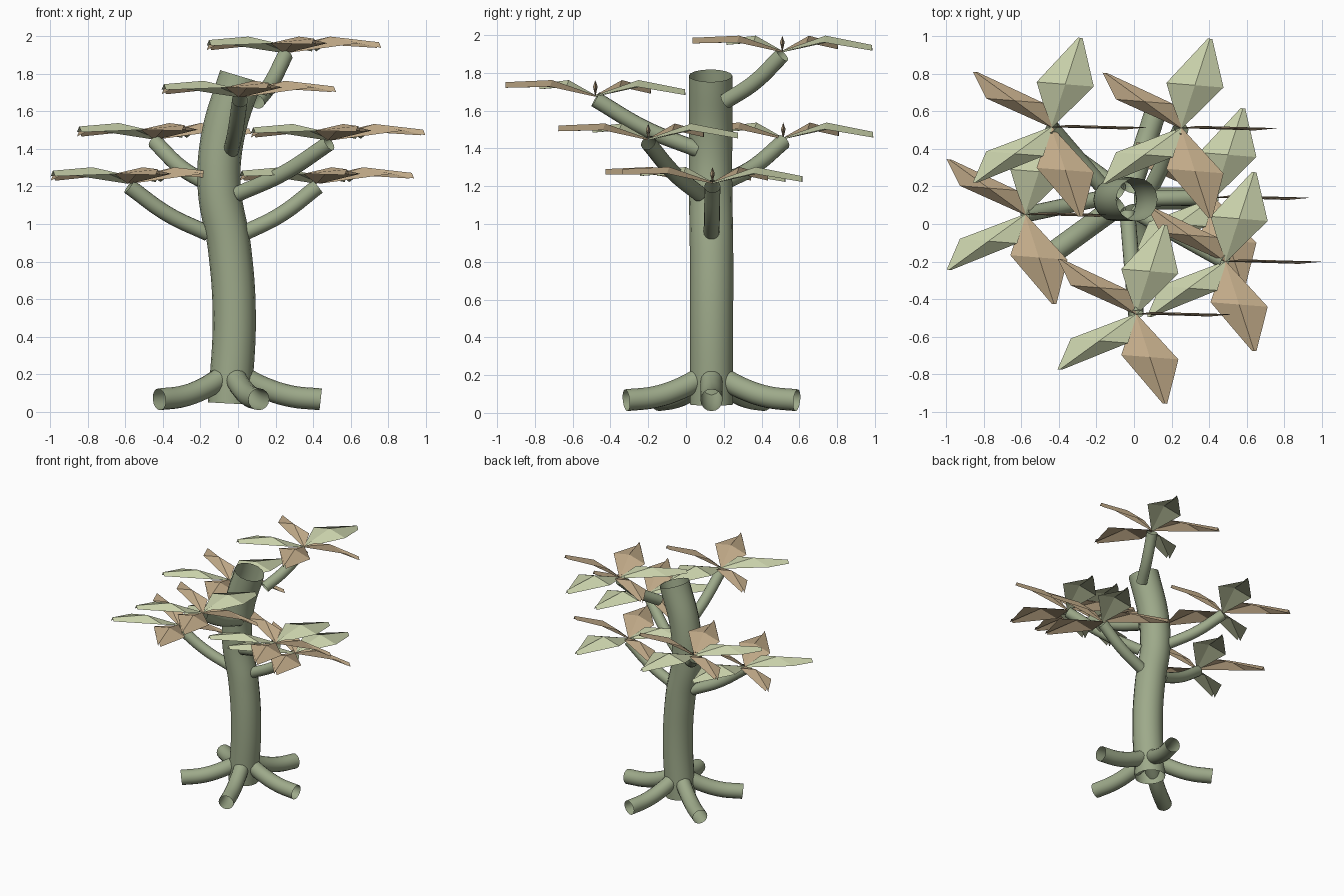
import bpy, bmesh, math
from mathutils import Vector

if "Cube" in bpy.data.objects:
    bpy.data.objects.remove(bpy.data.objects["Cube"])


def material(name, rgb):
    m = bpy.data.materials.new(name)
    m.diffuse_color = (*rgb, 1)
    m.use_nodes = True
    m.node_tree.nodes["Principled BSDF"].inputs["Base Color"].default_value = m.diffuse_color
    return m


BARK = material("bark green", (0.34, 0.40, 0.255))
GREEN = material("leaf green", (0.58, 0.63, 0.40))
TAN = material("leaf tan", (0.55, 0.415, 0.255))


def tube(name, points, radius):
    """Open round tube along a smooth path."""
    cu = bpy.data.curves.new(name, 'CURVE')
    cu.dimensions = '3D'
    cu.bevel_depth = radius
    cu.bevel_resolution = 6
    cu.use_fill_caps = False
    cu.resolution_u = 8
    sp = cu.splines.new('BEZIER')
    sp.bezier_points.add(len(points) - 1)
    for bp, p in zip(sp.bezier_points, points):
        bp.co = p
        bp.handle_left_type = bp.handle_right_type = 'AUTO'
    ob = bpy.data.objects.new(name, cu)
    bpy.context.collection.objects.link(ob)
    bpy.ops.object.select_all(action='DESELECT')
    ob.select_set(True)
    bpy.context.view_layer.objects.active = ob
    bpy.ops.object.convert(target='MESH')
    ob = bpy.context.view_layer.objects.active
    ob.data.materials.clear()
    ob.data.materials.append(BARK)
    bpy.ops.object.shade_smooth_by_angle()
    return ob


def leaf_cluster(name, center):
    """Five ridged kite leaves, all widened along x."""
    bm = bmesh.new()
    for k in range(5):
        a = math.radians(72 * k)
        axis = Vector((math.cos(a), math.sin(a), 0))
        tip_z = 0.05 - 0.02 * math.sin(a)
        # distance along the leaf, half width, ridge height, edge drop
        profile = [(0.0, 0.006, 0.0, 0.008), (0.24, 0.152, 0.08, 0.035),
                   (0.5, 0.012, tip_z, 0.03)]
        rows = []
        for dist, half, ridge, drop in profile:
            mid = Vector(center) + axis * dist + Vector((0, 0, ridge))
            side = Vector((half, -0.012 * half / 0.15, 0))
            low = Vector((0, 0, -drop))
            rows.append([bm.verts.new(p) for p in (mid - side + low, mid, mid + side + low)])
        for r0, r1 in zip(rows, rows[1:]):
            for i in range(2):
                quad = [r0[i], r0[i + 1], r1[i + 1], r1[i]]
                f = bm.faces.new(quad)
                f.normal_update()
                if f.normal.z < 0:
                    f.normal_flip()
                f.material_index = 0 if k in (1, 3) else 1
    me = bpy.data.meshes.new(name)
    bm.to_mesh(me)
    bm.free()
    me.materials.append(GREEN)
    me.materials.append(TAN)
    ob = bpy.data.objects.new(name, me)
    bpy.context.collection.objects.link(ob)


# Trunk
tube("trunk", [(-0.045, 0.135, 0.045), (-0.02, 0.135, 0.5), (-0.045, 0.135, 0.87),
               (-0.10, 0.13, 1.2), (-0.08, 0.13, 1.47), (0.015, 0.13, 1.785)], 0.115)

# Roots spread evenly around the foot
for k in range(5):
    a = math.radians(72 * k)
    path = [(0.06, 0.185), (0.17, 0.13), (0.31, 0.085), (0.475, 0.067)]
    tube(f"root_{k + 1}", [(-0.035 + r * math.cos(a), 0.135 + r * math.sin(a), z)
                           for r, z in path], 0.058)

# Branches: start inside the trunk, end under a leaf cluster
branches = [
    ((-0.16, 0.14, 0.95), (-0.58, 0.05, 1.20)),
    ((0.03, 0.135, 0.95), (0.425, 0.14, 1.20)),
    ((-0.17, 0.20, 1.22), (-0.44, 0.515, 1.435)),
    ((0.0, 0.07, 1.16), (0.485, -0.20, 1.43)),
    ((-0.035, 0.06, 1.395), (0.01, -0.48, 1.66)),
    ((0.10, 0.21, 1.65), (0.25, 0.51, 1.895)),
]
for n, (start, end) in enumerate(branches, 1):
    s, e = Vector(start), Vector(end)
    mid = s.lerp(e, 0.5) - Vector((0, 0, 0.025))
    tube(f"branch_{n}", [s, mid, e], 0.042)
    leaf_cluster(f"leaves_{n}", e + Vector((0, 0, 0.022)))
